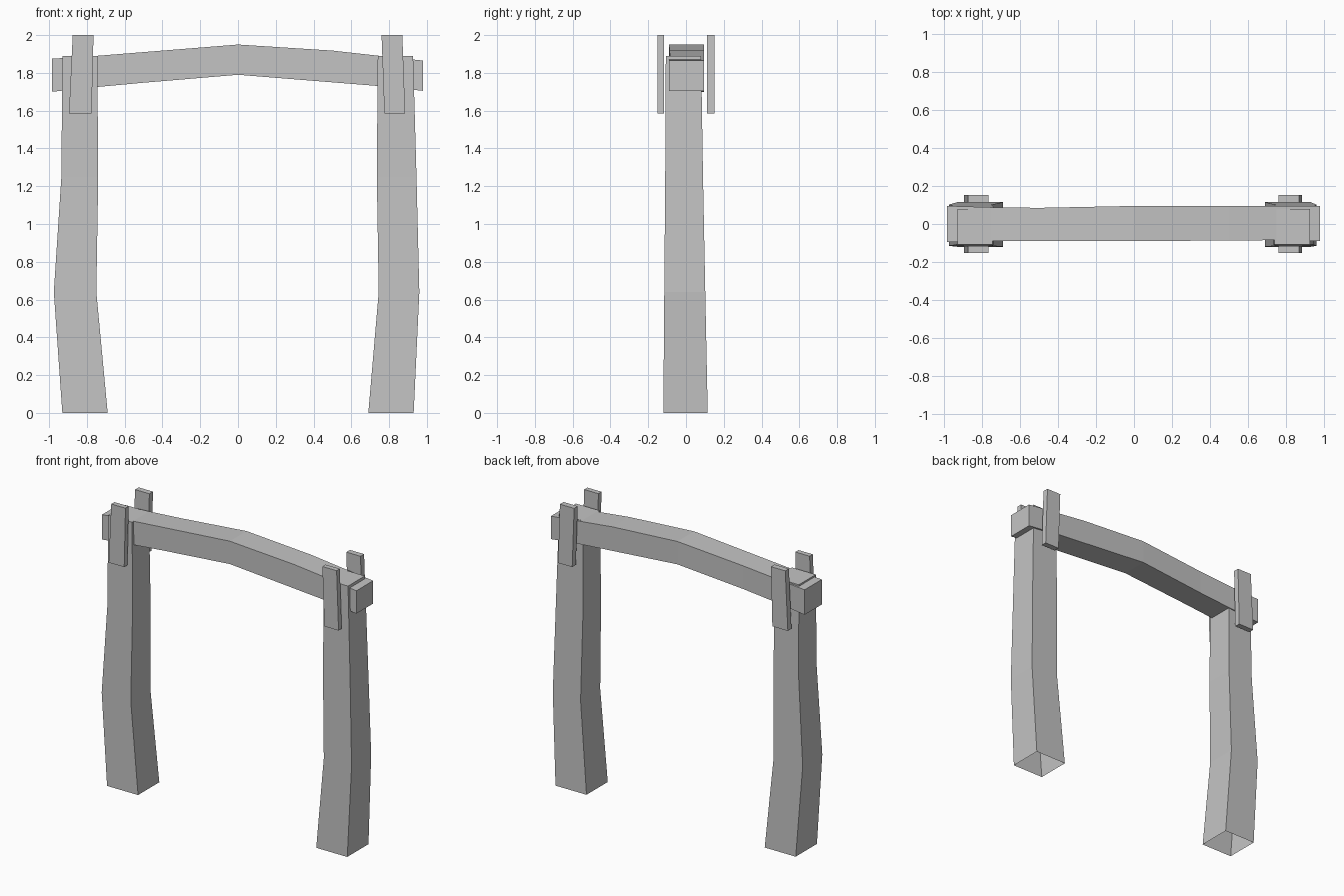
import bpy
import bmesh
from mathutils import Vector

if "Cube" in bpy.data.objects:
    bpy.data.objects.remove(bpy.data.objects["Cube"])

grey = bpy.data.materials.new("weathered_grey")
grey.diffuse_color = (0.55, 0.55, 0.55, 1)
grey.use_nodes = True
grey.node_tree.nodes["Principled BSDF"].inputs["Base Color"].default_value = grey.diffuse_color


def loft(name, rings, cap_start=True, cap_end=True):
    """Skin four-cornered rings into one faceted timber."""
    bm = bmesh.new()
    loops = [[bm.verts.new(Vector(p)) for p in ring] for ring in rings]
    for a, b in zip(loops, loops[1:]):
        for i in range(4):
            j = (i + 1) % 4
            bm.faces.new((a[i], a[j], b[j], b[i]))
    bmesh.ops.recalc_face_normals(bm, faces=bm.faces)
    if cap_start:
        bm.faces.new(loops[0][::-1])
    if cap_end:
        bm.faces.new(loops[-1])
    if cap_start and cap_end:
        bmesh.ops.recalc_face_normals(bm, faces=bm.faces)
    mesh = bpy.data.meshes.new(name)
    bm.to_mesh(mesh)
    bm.free()
    mesh.materials.append(grey)
    obj = bpy.data.objects.new(name, mesh)
    bpy.context.collection.objects.link(obj)
    return obj


def flat_ring(x0, x1, y0, y1, z):
    return [(x0, y0, z), (x1, y0, z), (x1, y1, z), (x0, y1, z)]


def end_ring(x, y0, y1, z0, z1):
    return [(x, y0, z0), (x, y1, z0), (x, y1, z1), (x, y0, z1)]


# Bent posts, open underneath: x min, x max, y min, y max, z
left = [(-0.93, -0.69, -0.12, 0.115, 0), (-0.975, -0.75, -0.115, 0.102, 0.64),
        (-0.935, -0.74, -0.11, 0.09, 1.25), (-0.93, -0.745, -0.107, 0.08, 1.89)]
right = [(0.69, 0.93, -0.12, 0.115, 0), (0.745, 0.96, -0.115, 0.102, 0.64),
         (0.735, 0.945, -0.11, 0.09, 1.25), (0.74, 0.927, -0.107, 0.08, 1.89)]
for name, sections in (("left_post", left), ("right_post", right)):
    loft(name, [flat_ring(*s) for s in sections], cap_start=False)

# Arched crossbeam: x, y min, y max, z min, z max
beam = [(-0.985, -0.095, 0.095, 1.70, 1.875), (-0.75, -0.09, 0.088, 1.725, 1.89),
        (-0.5, -0.09, 0.085, 1.748, 1.91), (0, -0.09, 0.095, 1.79, 1.95),
        (0.5, -0.087, 0.095, 1.75, 1.918), (0.75, -0.085, 0.095, 1.73, 1.89),
        (0.98, -0.09, 0.095, 1.705, 1.865)]
loft("crossbeam", [end_ring(*s) for s in beam])

# Leaning planks clamping the beam at the front and back of each post
for side, bottom, top in (("left", (-0.895, -0.775), (-0.875, -0.765)),
                          ("right", (0.775, 0.885), (0.76, 0.87))):
    for face, y0, y1 in (("front", -0.152, -0.117), ("back", 0.112, 0.152)):
        loft(f"{side}_{face}_plank", [flat_ring(*bottom, y0, y1, 1.585),
                                      flat_ring(*top, y0, y1, 2.0)])
